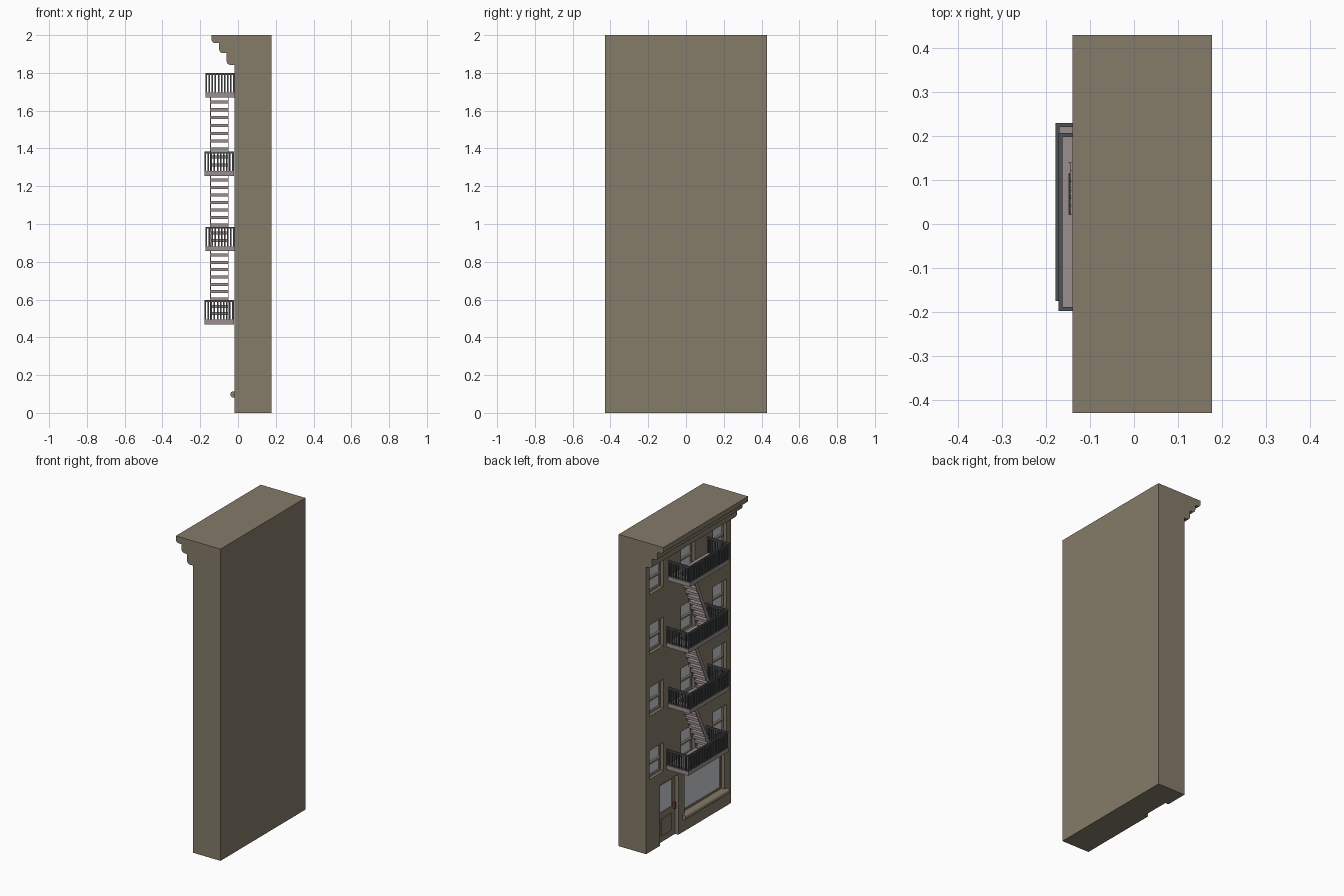
import bpy, bmesh, math
from mathutils import Vector, Matrix

if "Cube" in bpy.data.objects:
    bpy.data.objects.remove(bpy.data.objects["Cube"])

def material(name, rgb):
    m = bpy.data.materials.new(name)
    m.diffuse_color = (*rgb, 1)
    m.use_nodes = True
    m.node_tree.nodes["Principled BSDF"].inputs["Base Color"].default_value = m.diffuse_color
    return m

STONE = material("olive brown stone", (0.235, 0.2, 0.143))
TRIM = material("window trim", (0.29, 0.255, 0.2))
GLASS = material("pale grey glass", (0.6, 0.62, 0.64))
IRON = material("dark iron", (0.078, 0.085, 0.09))
STEEL = material("pinkish grey steel", (0.33, 0.275, 0.27))
RED = material("dark red handle", (0.3, 0.04, 0.04))

def finish(name, bm, mat):
    bmesh.ops.recalc_face_normals(bm, faces=bm.faces)
    me = bpy.data.meshes.new(name)
    bm.to_mesh(me)
    bm.free()
    ob = bpy.data.objects.new(name, me)
    bpy.context.collection.objects.link(ob)
    me.materials.append(mat)
    return ob

def add_box(bm, x0, x1, y0, y1, z0, z1):
    mid = Vector(((x0 + x1) / 2, (y0 + y1) / 2, (z0 + z1) / 2))
    size = (x1 - x0, y1 - y0, z1 - z0)
    bmesh.ops.create_cube(bm, size=1, matrix=Matrix.Translation(mid) @ Matrix.Diagonal((*size, 1)))

def boxes(name, mat, items):
    bm = bmesh.new()
    for b in items:
        add_box(bm, *b)
    return finish(name, bm, mat)

def extrude_profile(name, mat, pts, y0, y1):
    bm = bmesh.new()
    face = bm.faces.new([bm.verts.new((x, y0, z)) for x, z in pts])
    new = bmesh.ops.extrude_face_region(bm, geom=[face])["geom"]
    bmesh.ops.translate(bm, vec=(0, y1 - y0, 0), verts=[v for v in new if isinstance(v, bmesh.types.BMVert)])
    return finish(name, bm, mat)

WALL, BACK, HALF = -0.018, 0.177, 0.43
GLASS_X = 0.015                       # recess depth of the openings
WINDOW_Y = (0.325, 0.005, -0.315)
WINDOW_Z = (0.45, 0.855, 1.255, 1.635)
WW, WH = 0.069, 0.2                   # window half width, height
DOOR = (0.103, 0.287, 0.388)
SHOP = (-0.366, 0.04, 0.11, 0.38)

# building body: wall and stepped cornice in one side profile
pts = [(BACK, 0), (BACK, 2), (-0.14, 2)]
for x, x_in, z in ((-0.14, -0.10, 1.957), (-0.10, -0.06, 1.905), (-0.06, WALL, 1.842)):
    r = 0.02
    for i in range(5):
        a = math.pi / 2 * i / 4
        pts.append((x + r - r * math.cos(a), z + r - r * math.sin(a)))
    pts.append((x_in, z))
pts.append((WALL, 0))
body = extrude_profile("building_body", STONE, pts, -HALF, HALF)

# openings cut into the facade
holes = [(-0.3, GLASS_X, y - WW, y + WW, z, z + WH) for y in WINDOW_Y for z in WINDOW_Z]
holes.append((-0.3, GLASS_X, DOOR[0], DOOR[1], -0.1, DOOR[2]))
holes.append((-0.3, GLASS_X, *SHOP))
cutter = boxes("opening_cutter", STONE, holes)
cutter.hide_render = True
mod = body.modifiers.new("openings", "BOOLEAN")
mod.operation, mod.solver, mod.object = "DIFFERENCE", "EXACT", cutter
bpy.context.view_layer.objects.active = body
bpy.ops.object.modifier_apply(modifier=mod.name)
bpy.data.objects.remove(cutter)

# sash windows: glass plates, frames with meeting rail, stone sills
panes, frames, sills = [], [], []
for y in WINDOW_Y:
    for z in WINDOW_Z:
        a, b, t = y - WW, y + WW, z + WH
        panes.append((GLASS_X - 0.006, GLASS_X + 0.001, a, b, z, t))
        f0, f1, w = GLASS_X - 0.014, GLASS_X, 0.01
        frames += [(f0, f1, a, a + w, z, t), (f0, f1, b - w, b, z, t),
                   (f0, f1, a + w, b - w, t - w, t),
                   (f0 - 0.005, f1, a + w, b - w, z + 0.098, z + 0.11),
                   (f0, f1, a + w, b - w, z + 0.016, z + 0.03)]
        sills.append((WALL, GLASS_X, a, b, z, z + 0.016))
boxes("window_glass", GLASS, panes)
boxes("window_frames", TRIM, frames)
boxes("window_sills", STONE, sills)

# shop window with a rounded projecting sill
s0, s1, sz, st = SHOP
boxes("shop_glass", GLASS, [(GLASS_X - 0.006, GLASS_X + 0.001, s0, s1, sz, st)])
boxes("shop_frame", STONE, [(GLASS_X - 0.012, GLASS_X, s0, s0 + 0.014, sz, st),
                            (GLASS_X - 0.012, GLASS_X, s1 - 0.014, s1, sz, st),
                            (GLASS_X - 0.012, GLASS_X, s0 + 0.014, s1 - 0.014, st - 0.014, st),
                            (GLASS_X - 0.012, GLASS_X, s0 + 0.014, s1 - 0.014, sz, sz + 0.014)])
nose = [(GLASS_X, 0.113), (GLASS_X, 0.082)]
nose += [(-0.028 - 0.013 * math.sin(a), 0.0975 - 0.0155 * math.cos(a))
         for a in (math.pi * i / 6 for i in range(7))]
extrude_profile("shop_sill", STONE, nose, s0 - 0.02, s1 + 0.02)

# door: lower panel, upper glass, frame and handle
d0, d1, dt = DOOR
boxes("door", STONE, [(GLASS_X - 0.01, GLASS_X, d0, d1, 0, 0.19),
                      (GLASS_X - 0.01, GLASS_X, d0, d0 + 0.03, 0.19, dt),
                      (GLASS_X - 0.01, GLASS_X, d1 - 0.03, d1, 0.19, dt),
                      (GLASS_X - 0.01, GLASS_X, d0 + 0.03, d1 - 0.03, dt - 0.025, dt),
                      (GLASS_X - 0.015, GLASS_X - 0.01, d0 + 0.04, d1 - 0.04, 0.04, 0.15)])
boxes("door_glass", GLASS, [(GLASS_X - 0.006, GLASS_X + 0.001, d0 + 0.03, d1 - 0.03, 0.19, dt - 0.025)])
boxes("door_handle", RED, [(GLASS_X - 0.022, GLASS_X - 0.01, d0 + 0.01, d0 + 0.02, 0.17, 0.21)])

# fire escape balconies
BALCONIES = [(-0.178, -0.022, -0.175, 0.230, 0.469), (-0.172, WALL, -0.198, 0.207, 0.856),
             (-0.178, -0.022, -0.175, 0.230, 1.254), (-0.172, WALL, -0.198, 0.207, 1.670)]
HX0, HX1, HY0, HY1 = -0.148, -0.045, 0.022, 0.14       # stair hatch
FLOOR, RAIL = 0.026, 0.129
for n, (x0, x1, y0, y1, z) in enumerate(BALCONIES, 1):
    zf = z + FLOOR
    if n == 1:
        deck = [(x0, x1, y0, y1, z, zf)]
    else:
        deck = [(x0, x1, y0, HY0, z, zf), (x0, x1, HY1, y1, z, zf),
                (x0, HX0, HY0, HY1, z, zf), (HX1, x1, HY0, HY1, z, zf)]
    boxes(f"balcony_floor_{n}", STEEL, deck)
    t, zt, w = 0.009, z + RAIL, 0.004
    rails = [(x0, x0 + t, y0, y1, zt - 0.01, zt),
             (x0 + t, x1, y0, y0 + t, zt - 0.01, zt),
             (x0 + t, x1, y1 - t, y1, zt - 0.01, zt)]
    count = 25
    for i in range(count + 1):
        c = y0 + t / 2 + (y1 - y0 - t) * i / count
        rails.append((x0 + 0.001, x0 + t - 0.001, c - w, c + w, zf, zt - 0.01))
    for i in range(1, 10):
        c = x0 + t / 2 + (x1 - x0 - t) * i / 9
        for e in (y0 + 0.001, y1 - t + 0.001):
            rails.append((c - w, c + w, e, e + t - 0.002, zf, zt - 0.01))
    boxes(f"balcony_railing_{n}", IRON, rails)

# steep stairs between balconies: open treads on thin stringers
SX0, SX1, YB, YT = -0.153, -0.05, -0.06, 0.128
for n in range(3):
    z0, z1 = BALCONIES[n][4] + FLOOR, BALCONIES[n + 1][4] + FLOOR
    steps = 10
    treads = []
    for i in range(1, steps):
        y, z = YB + (YT - YB) * i / steps, z0 + (z1 - z0) * i / steps
        x0 = SX0 + 0.006
        treads.append((x0, SX1 - 0.003, y - 0.014, y + 0.014, z - 0.016, z))
    boxes(f"stair_treads_{n + 1}", STEEL, treads)
    bm = bmesh.new()
    for x in (SX0 + 0.005, SX1 - 0.004):
        add_box(bm, x, x + 0.004, -0.012, 0.012, z0, z1 - 0.002)
    for v in bm.verts:                 # shear the stringers along the slope
        v.co.y += YB + (YT - YB) * (v.co.z - z0) / (z1 - z0)
    finish(f"stair_stringers_{n + 1}", bm, STEEL)
